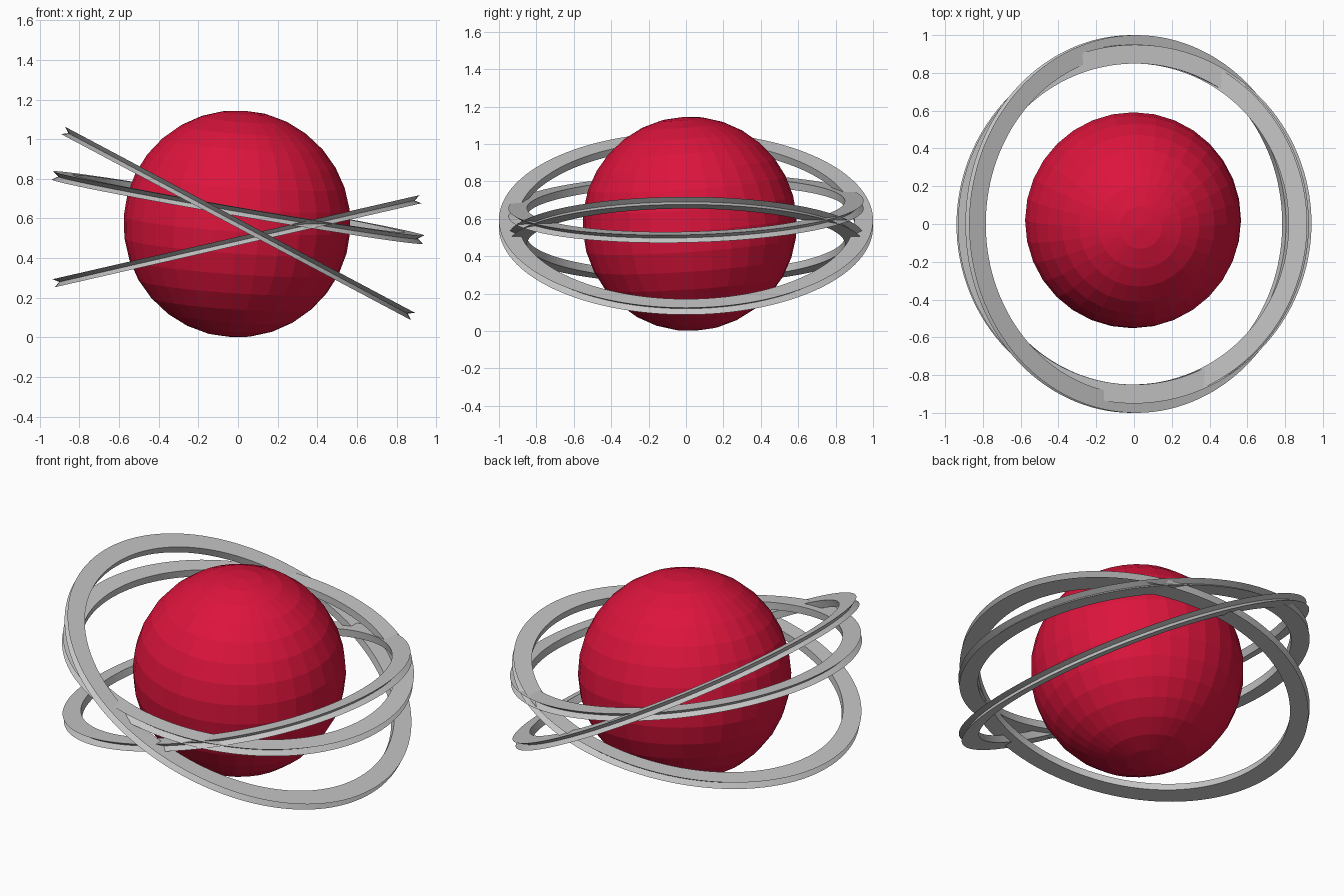
import bpy
import math
from mathutils import Matrix, Vector

cube = bpy.data.objects.get("Cube")
if cube:
    bpy.data.objects.remove(cube, do_unlink=True)


def material(name, rgb):
    mat = bpy.data.materials.new(name)
    mat.use_nodes = True
    color = (*rgb, 1.0)
    mat.diffuse_color = color
    mat.node_tree.nodes["Principled BSDF"].inputs["Base Color"].default_value = color
    return mat


crimson = material("crimson", (0.716, 0.007, 0.045))
silver = material("silver", (0.56, 0.56, 0.56))

# Faceted globe, its pole leaning slightly
bpy.ops.mesh.primitive_uv_sphere_add(
    segments=32, ring_count=16, radius=0.573, location=(-0.005, 0.02, 0.573),
    rotation=(math.radians(4), math.radians(4), 0))
globe = bpy.context.object
globe.name = "globe"
globe.data.materials.append(crimson)


def orbit_ring(name, outer, center, tilt_x, tilt_y):
    """Flat band with a V groove around its outer rim."""
    inner, half, groove, steps = outer - 0.1, 0.021, 0.03, 128
    profile = [(inner, -half), (outer, -half), (outer - groove, 0),
               (outer, half), (inner, half)]
    n = len(profile)
    turn = Matrix.Rotation(math.radians(tilt_x), 3, 'X') @ Matrix.Rotation(math.radians(tilt_y), 3, 'Y')
    verts, faces = [], []
    for i in range(steps):
        a = math.tau * i / steps
        for r, z in profile:
            verts.append(turn @ Vector((r * math.cos(a), r * math.sin(a), z)))
        j = (i + 1) % steps
        for k in range(n):
            m = (k + 1) % n
            faces.append((i * n + k, j * n + k, j * n + m, i * n + m))
    mesh = bpy.data.meshes.new(name)
    mesh.from_pydata(verts, [], faces)
    mesh.materials.append(silver)
    ring = bpy.data.objects.new(name, mesh)
    ring.location = center
    bpy.context.collection.objects.link(ring)
    bpy.ops.object.select_all(action='DESELECT')
    ring.select_set(True)
    bpy.context.view_layer.objects.active = ring
    bpy.ops.object.shade_smooth_by_angle(angle=math.radians(30))


# Three crossing orbit rings
orbit_ring("steep_ring", 1.0, (0, 0, 0.575), 0, 28)
orbit_ring("rising_ring", 0.95, (-0.005, 0, 0.485), 0, -12.9)
orbit_ring("falling_ring", 0.95, (0, 0, 0.655), 1.3, 9.8)
